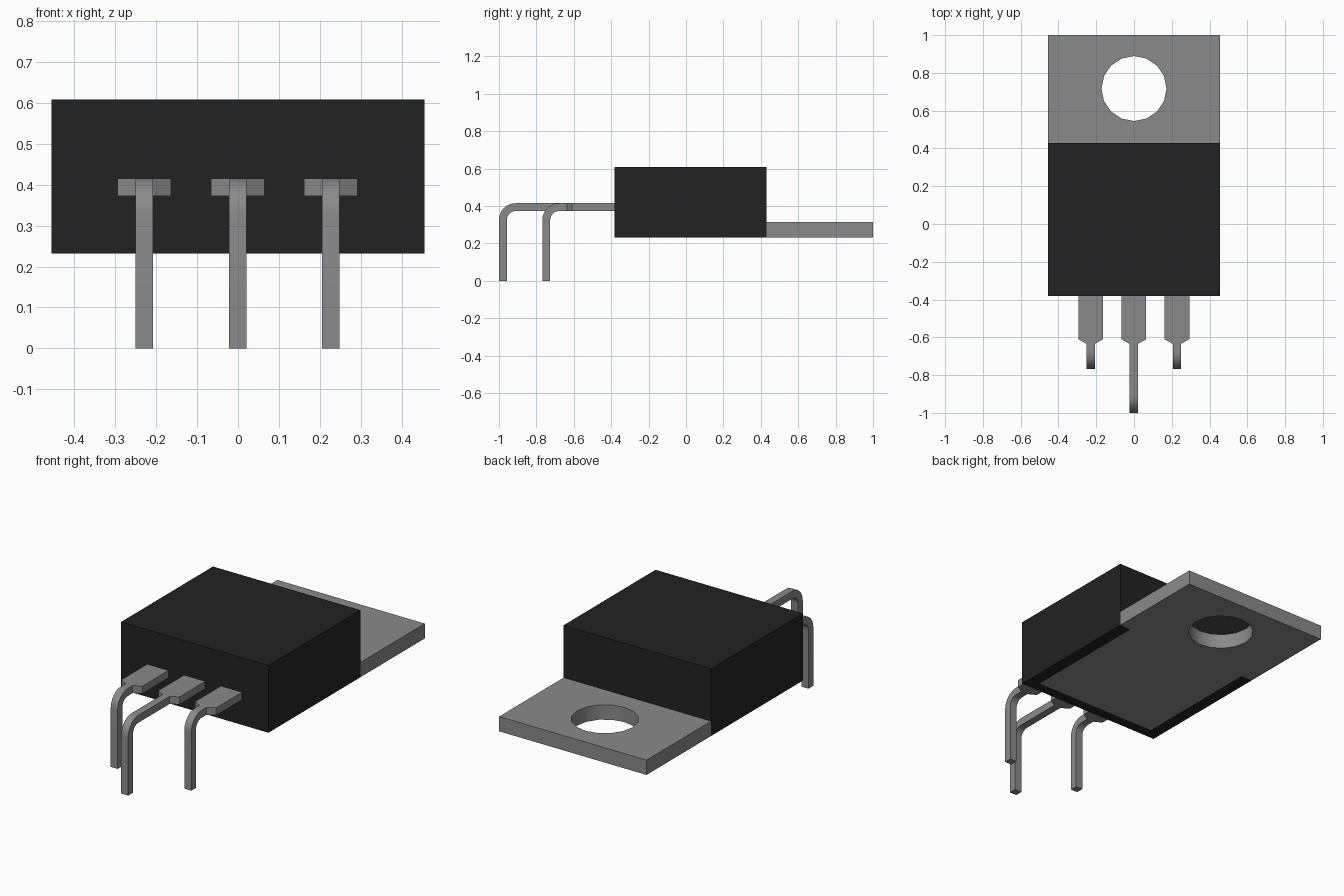
import bpy, bmesh, math
from mathutils import Vector

if "Cube" in bpy.data.objects:
    bpy.data.objects.remove(bpy.data.objects["Cube"], do_unlink=True)


def make_material(name, value):
    mat = bpy.data.materials.new(name)
    mat.use_nodes = True
    colour = (value, value, value, 1)
    mat.diffuse_color = colour
    mat.node_tree.nodes["Principled BSDF"].inputs["Base Color"].default_value = colour
    return mat


BLACK = make_material("black plastic", 0.016)
GREY = make_material("grey metal", 0.255)


def make_object(name, bm, mat):
    bmesh.ops.recalc_face_normals(bm, faces=bm.faces)
    mesh = bpy.data.meshes.new(name)
    bm.to_mesh(mesh)
    bm.free()
    mesh.materials.append(mat)
    obj = bpy.data.objects.new(name, mesh)
    bpy.context.collection.objects.link(obj)
    return obj


def prism(name, outline, z0, z1, mat):
    """Extrude a flat xy outline from z0 up to z1."""
    bm = bmesh.new()
    face = bm.faces.new([bm.verts.new((x, y, z0)) for x, y in outline])
    ext = bmesh.ops.extrude_face_region(bm, geom=[face])
    top = [v for v in ext["geom"] if isinstance(v, bmesh.types.BMVert)]
    bmesh.ops.translate(bm, verts=top, vec=(0, 0, z1 - z0))
    return make_object(name, bm, mat)


def activate(obj):
    bpy.ops.object.select_all(action='DESELECT')
    obj.select_set(True)
    bpy.context.view_layer.objects.active = obj


def cut(obj, cutter):
    """Subtract the cutter, then discard it."""
    mod = obj.modifiers.new("cut", 'BOOLEAN')
    mod.operation, mod.solver, mod.object = 'DIFFERENCE', 'EXACT', cutter
    activate(obj)
    bpy.ops.object.modifier_apply(modifier=mod.name)
    bpy.data.objects.remove(cutter, do_unlink=True)


def smooth(obj):
    activate(obj)
    bpy.ops.object.shade_smooth_by_angle(angle=math.radians(30))


# Main dimensions
W, FRONT, BACK, END = 0.456, -0.382, 0.43, 1.0
BASE, TAB_TOP, TOP = 0.232, 0.315, 0.608
INSET_W, INSET_FRONT = 0.385, -0.32

# Plastic body with a recess underneath for the metal plate
body = prism("body", [(-W, FRONT), (W, FRONT), (W, BACK), (-W, BACK)], BASE, TOP, BLACK)
recess = prism("recess_cutter", [(-INSET_W, INSET_FRONT), (INSET_W, INSET_FRONT),
                                 (INSET_W, BACK + 0.1), (-INSET_W, BACK + 0.1)],
               BASE - 0.1, TAB_TOP, BLACK)
recess.hide_render = True
cut(body, recess)

# Heat sink plate: narrow under the body, full width behind it, with a round hole
half = [(INSET_W, INSET_FRONT), (INSET_W, BACK), (W, BACK), (W, END)]
tab = prism("mounting_tab", half + [(-x, y) for x, y in reversed(half)], BASE, TAB_TOP, GREY)
hole = prism("hole_cutter", [(0.172 * math.cos(a * math.tau / 16),
                              0.717 + 0.172 * math.sin(a * math.tau / 16))
                             for a in range(16)], BASE - 0.1, TAB_TOP + 0.1, GREY)
hole.hide_render = True
cut(tab, hole)
smooth(tab)

# Bent leads: rectangular sections swept out of the body and down to the ground
THICK, LEAD_Z = 0.042, 0.394
WIDE, NARROW = 0.0655, 0.0215
BEND = 0.068
STEPS = 8


def lead(name, x, tip):
    yc = tip + THICK / 2 + BEND          # bend centre
    zc = LEAD_Z - BEND
    # Each section: y, z, half width, direction across the thickness
    sections = [(FRONT + 0.03, LEAD_Z, WIDE, 0), (-0.61, LEAD_Z, WIDE, 0),
                (-0.635, LEAD_Z, NARROW, 0)]
    for i in range(STEPS + 1):
        a = math.pi / 2 * i / STEPS
        sections.append((yc - BEND * math.sin(a), zc + BEND * math.cos(a), NARROW, a))
    sections.append((tip + THICK / 2, 0, NARROW, math.pi / 2))

    bm = bmesh.new()
    rings = []
    for y, z, w, a in sections:
        n = Vector((0, -math.sin(a), math.cos(a))) * THICK / 2
        c = Vector((x, y, z))
        side = Vector((w, 0, 0))
        rings.append([bm.verts.new(p) for p in
                      (c - side - n, c + side - n, c + side + n, c - side + n)])
    for r, s in zip(rings, rings[1:]):
        for i in range(4):
            j = (i + 1) % 4
            bm.faces.new((r[i], r[j], s[j], s[i]))
    bm.faces.new(rings[0])
    bm.faces.new(rings[-1])
    smooth(make_object(name, bm, GREY))


lead("right_lead", -0.229, -0.768)
lead("middle_lead", -0.001, -1.0)
lead("left_lead", 0.227, -0.768)
